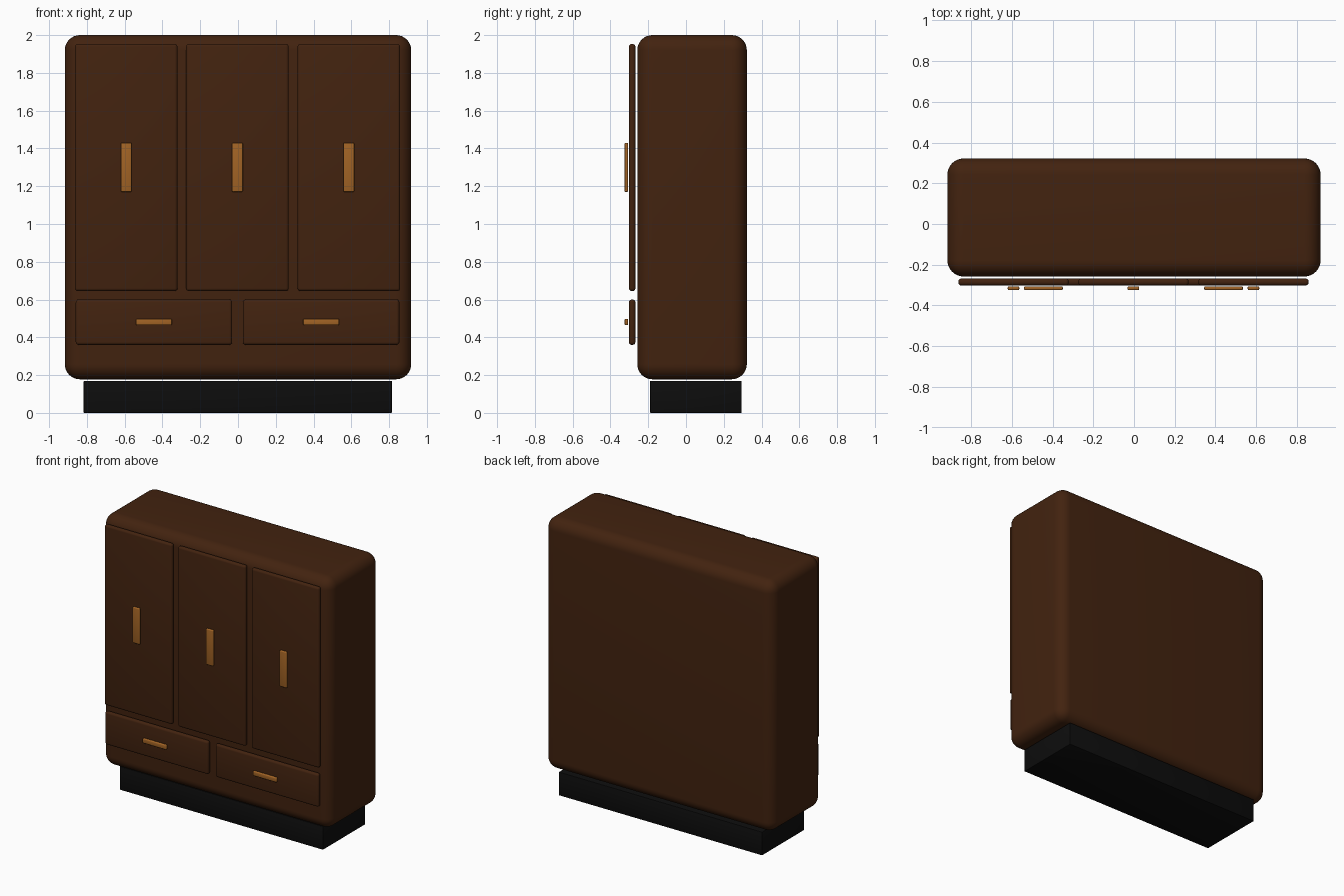
import bpy
import math

if "Cube" in bpy.data.objects:
    bpy.data.objects.remove(bpy.data.objects["Cube"], do_unlink=True)


def make_material(name, rgb, roughness):
    mat = bpy.data.materials.new(name)
    mat.use_nodes = True
    colour = (*rgb, 1.0)
    mat.diffuse_color = colour
    shader = mat.node_tree.nodes["Principled BSDF"]
    shader.inputs["Base Color"].default_value = colour
    shader.inputs["Roughness"].default_value = roughness
    return mat


walnut = make_material("dark walnut", (0.055, 0.0165, 0.0048), 0.5)
brass = make_material("golden oak", (0.36, 0.125, 0.018), 0.4)
black = make_material("black plinth", (0.004, 0.004, 0.004), 0.6)


def rounded_box(name, x, y, z, mat, radius, segments):
    """Box between (min, max) pairs on each axis, with rounded edges."""
    spans = (x, y, z)
    bpy.ops.mesh.primitive_cube_add(size=1, location=[(a + b) / 2 for a, b in spans])
    obj = bpy.context.object
    obj.name = name
    obj.scale = [b - a for a, b in spans]
    bpy.ops.object.transform_apply(location=False, rotation=False, scale=True)
    bevel = obj.modifiers.new("rounded edges", "BEVEL")
    bevel.width = radius
    bevel.segments = segments
    bevel.limit_method = "ANGLE"
    bpy.ops.object.modifier_apply(modifier=bevel.name)
    bpy.ops.object.shade_smooth_by_angle(angle=math.radians(40))
    obj.data.materials.append(mat)
    return obj


def around(centre, width):
    return (centre - width / 2, centre + width / 2)


PANEL_Y = (-0.302, -0.268)
HANDLE_Y = (-0.325, -0.306)

# Carcass and recessed plinth
rounded_box("cabinet_body", (-0.917, 0.917), (-0.258, 0.322), (0.178, 2.0), walnut, 0.08, 8)
rounded_box("plinth", (-0.817, 0.815), (-0.19, 0.295), (0.0, 0.17), black, 0.004, 2)

# Three tall doors with upright handles
for side, x in (("right", -0.592), ("middle", -0.003), ("left", 0.587)):
    rounded_box(f"{side}_door", around(x, 0.543), PANEL_Y, (0.645, 1.953), walnut, 0.015, 4)
    rounded_box(f"{side}_door_handle", around(x, 0.057), HANDLE_Y, (1.17, 1.43), brass, 0.006, 3)

# Two wide drawers with level handles
for side, x in (("right", -0.445), ("left", 0.44)):
    rounded_box(f"{side}_drawer", around(x, 0.828), PANEL_Y, (0.36, 0.60), walnut, 0.015, 4)
    rounded_box(f"{side}_drawer_handle", around(x, 0.19), HANDLE_Y, (0.464, 0.498), brass, 0.006, 3)
